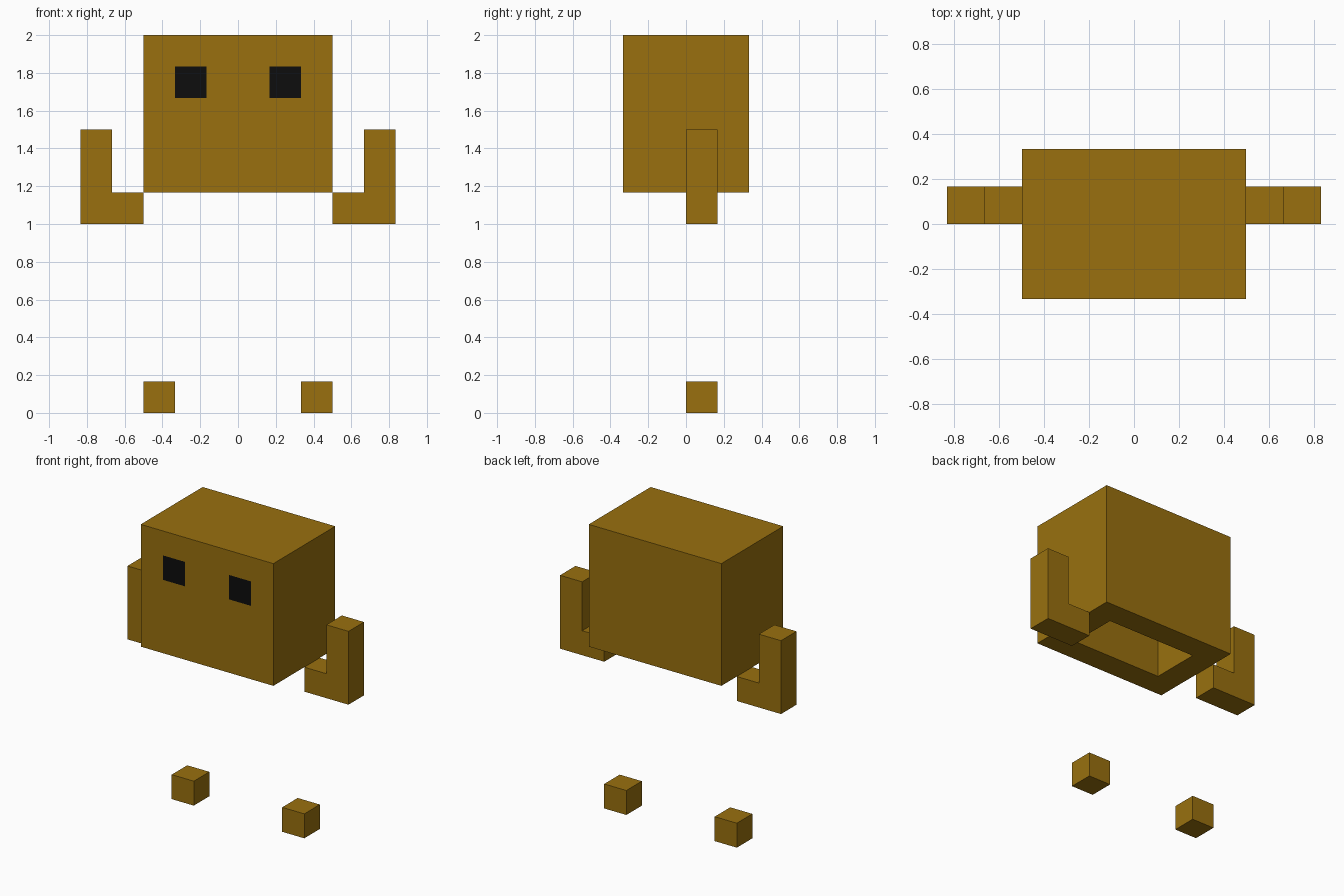
import bpy, bmesh
from mathutils import Matrix, Vector

if "Cube" in bpy.data.objects:
    bpy.data.objects.remove(bpy.data.objects["Cube"])

U = 1 / 6  # size of one block


def material(name, rgb):
    m = bpy.data.materials.new(name)
    m.diffuse_color = (*rgb, 1)
    m.use_nodes = True
    m.node_tree.nodes["Principled BSDF"].inputs["Base Color"].default_value = m.diffuse_color
    return m


BROWN = material("golden brown", (0.319, 0.163, 0.0045))
BLACK = material("black", (0.004, 0.004, 0.004))


def finish(name, bm, mats):
    bmesh.ops.recalc_face_normals(bm, faces=bm.faces)
    me = bpy.data.meshes.new(name)
    bm.to_mesh(me)
    bm.free()
    for m in mats:
        me.materials.append(m)
    ob = bpy.data.objects.new(name, me)
    bpy.context.collection.objects.link(ob)
    return ob


def box(bm, lo, hi):
    lo, hi = Vector(lo) * U, Vector(hi) * U
    mat = Matrix.Translation((lo + hi) / 2) @ Matrix.Diagonal((*(hi - lo), 1))
    bmesh.ops.create_cube(bm, size=1, matrix=mat)
    bm.normal_update()


# Head: box hollowed from below, walls one block thick
bm = bmesh.new()
box(bm, (-3, -2, 7), (3, 2, 12))
bottom = min(bm.faces, key=lambda f: f.calc_center_median().z)
bmesh.ops.inset_individual(bm, faces=[bottom], thickness=U, use_even_offset=True)
bmesh.ops.inset_individual(bm, faces=[bottom], thickness=0, use_even_offset=True)
for v in bottom.verts:
    v.co.z = 11 * U
bm.normal_update()

# Eyes: cut into the front face, then coloured by position
cuts = [((x * U, 0, 0), (1, 0, 0)) for x in (-2, -1, 1, 2)]
cuts += [((0, 0, z * U), (0, 0, 1)) for z in (10, 11)]


def front_faces():
    return [f for f in bm.faces if f.calc_center_median().y < -2 * U + 1e-4]


for co, no in cuts:
    faces = front_faces()
    geom = faces + list({e for f in faces for e in f.edges}) \
        + list({v for f in faces for v in f.verts})
    bmesh.ops.bisect_plane(bm, geom=geom, dist=1e-5, plane_co=co, plane_no=no)
for f in front_faces():
    c = f.calc_center_median() / U
    if 1 < abs(c.x) < 2 and 10 < c.z < 11:
        f.material_index = 1
finish("head", bm, [BROWN, BLACK])

# Arms (L profile) and feet, one on each side
ARM = [(3, 6), (5, 6), (5, 9), (4, 9), (4, 7), (3, 7)]
for side, label in ((-1, "left"), (1, "right")):
    bm = bmesh.new()
    face = bm.faces.new([bm.verts.new((side * x * U, 0, z * U)) for x, z in ARM])
    ext = bmesh.ops.extrude_face_region(bm, geom=[face], use_keep_orig=True)
    moved = [g for g in ext["geom"] if isinstance(g, bmesh.types.BMVert)]
    bmesh.ops.translate(bm, verts=moved, vec=(0, U, 0))
    finish(label + "_arm", bm, [BROWN])

    bm = bmesh.new()
    x0, x1 = sorted((side * 2, side * 3))
    box(bm, (x0, 0, 0), (x1, 1, 1))
    finish(label + "_foot", bm, [BROWN])
